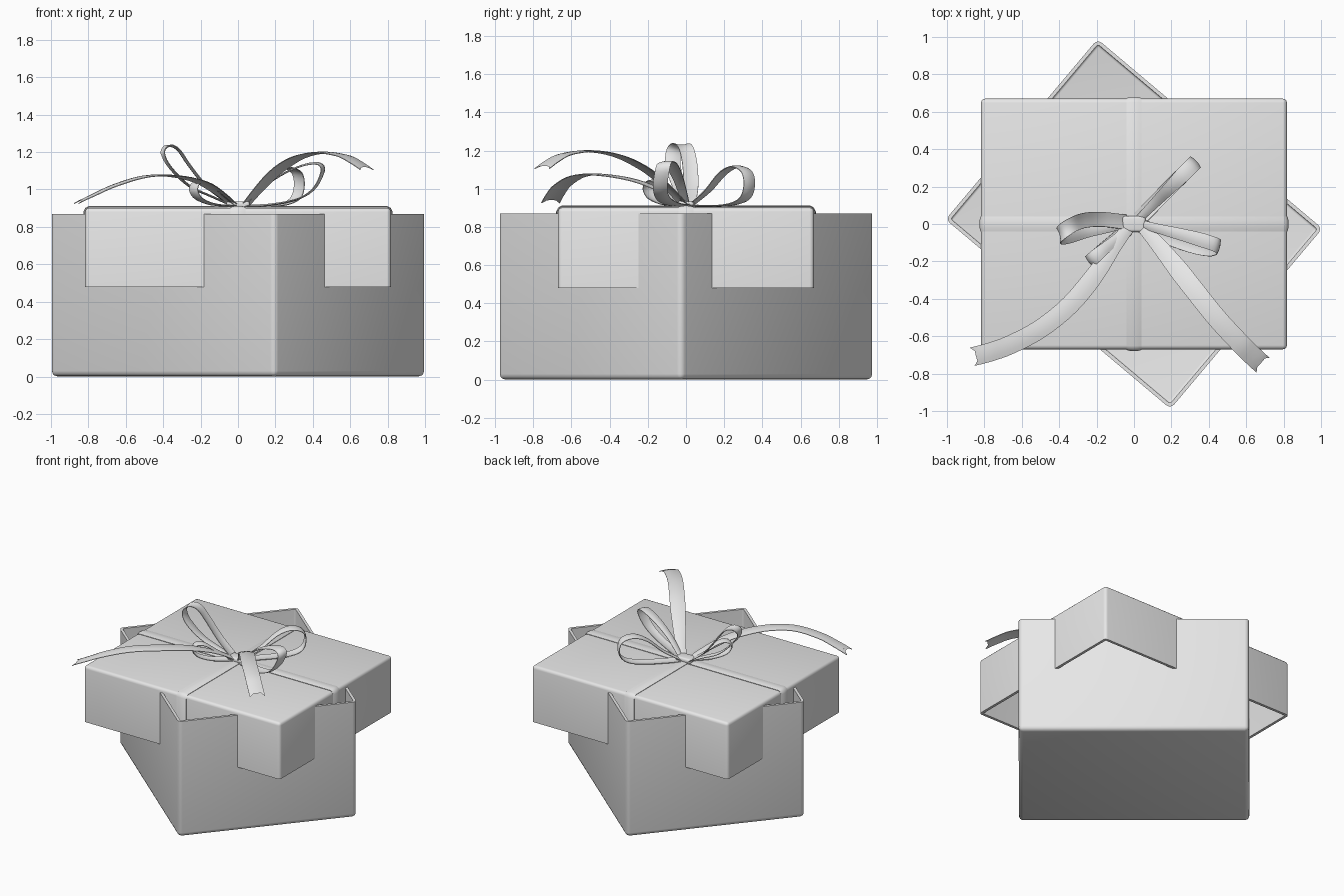
import bpy, bmesh, math
from mathutils import Vector, Matrix

if "Cube" in bpy.data.objects:
    bpy.data.objects.remove(bpy.data.objects["Cube"])

grey = bpy.data.materials.new("plain grey")
grey.diffuse_color = (0.8, 0.8, 0.8, 1)
grey.use_nodes = True
grey.node_tree.nodes["Principled BSDF"].inputs["Base Color"].default_value = grey.diffuse_color


def finish(name, bm, thickness=0.0, offset=-1, angle=50):
    """Turn a bmesh into a named object, thicken it and smooth it."""
    mesh = bpy.data.meshes.new(name)
    bm.to_mesh(mesh)
    bm.free()
    mesh.materials.append(grey)
    ob = bpy.data.objects.new(name, mesh)
    bpy.context.collection.objects.link(ob)
    bpy.ops.object.select_all(action='DESELECT')
    ob.select_set(True)
    bpy.context.view_layer.objects.active = ob
    if thickness:
        mod = ob.modifiers.new("thickness", 'SOLIDIFY')
        mod.thickness = thickness
        mod.offset = offset
        bpy.ops.object.modifier_apply(modifier=mod.name)
    bpy.ops.object.shade_smooth_by_angle(angle=math.radians(angle))
    return ob


def box(name, size, z0, z1, bevel, turn=0, open_side=0, wall=0.0):
    """Rounded box; open_side +1 removes the top, -1 the bottom."""
    bm = bmesh.new()
    bmesh.ops.create_cube(bm, size=1)
    bmesh.ops.scale(bm, vec=(size[0], size[1], z1 - z0), verts=bm.verts)
    bmesh.ops.translate(bm, vec=(0, 0, (z0 + z1) / 2), verts=bm.verts)
    bm.normal_update()
    if open_side:
        gone = [f for f in bm.faces if f.normal.z * open_side > 0.9]
        bmesh.ops.delete(bm, geom=gone, context='FACES')
    edges = [e for e in bm.edges if not e.is_boundary]
    bmesh.ops.bevel(bm, geom=edges, offset=bevel, segments=3,
                    profile=0.5, affect='EDGES')
    bmesh.ops.rotate(bm, matrix=Matrix.Rotation(math.radians(turn), 3, 'Z'),
                     verts=bm.verts)
    return finish(name, bm, wall)


def spline(pts, steps=4):
    """Smooth curve through the points."""
    p = [Vector(q) for q in pts]
    p = [2 * p[0] - p[1]] + p + [2 * p[-1] - p[-2]]
    out = []
    for a, b, c, d in zip(p, p[1:], p[2:], p[3:]):
        for i in range(steps):
            t = i / steps
            out.append(0.5 * (2 * b + (c - a) * t + (2 * a - 5 * b + 4 * c - d) * t * t
                              + (3 * b - a - 3 * c + d) * t ** 3))
    return out + [p[-2]]


def ribbon(name, path, widths, side=None, notch=0.0, bulge=0.006):
    """Sweep a slightly domed band along a path, with an optional notched end."""
    bm = bmesh.new()
    rows = []
    n = len(path)
    for i, p in enumerate(path):
        a, b = path[max(i - 1, 0)], path[min(i + 1, n - 1)]
        t = (b - a).normalized()
        s = Vector(side) if side else Vector((0, 0, 1)).cross(t)
        s = (s - t * s.dot(t)).normalized()
        up = t.cross(s)
        k = i / (n - 1)
        w = (widths[0] + (widths[1] - widths[0]) * min(1, k * 3)) / 2
        row = []
        for u in (-1, -0.5, 0, 0.5, 1):
            v = p + s * (w * u) + up * (bulge * (1 - u * u))
            if notch and i == n - 1:
                v += t * notch * (abs(u) - 1)
            row.append(bm.verts.new(v))
        rows.append(row)
    for r, q in zip(rows, rows[1:]):
        for j in range(4):
            bm.faces.new((r[j], r[j + 1], q[j + 1], q[j]))
    return finish(name, bm, 0.004, 0, 60)


# open box, turned under the lid
box("box_base", (1.572, 1.26), 0, 0.87, 0.03, turn=-40.1, open_side=1, wall=0.02)
# lid, open underneath
box("box_lid", (1.635, 1.34), 0.48, 0.902, 0.022, open_side=-1, wall=0.02)

# flat bands wrapped over the lid
for name, axis, half in (("lid_band_long", Vector((1, 0, 0)), 0.819),
                         ("lid_band_short", Vector((0, 1, 0)), 0.672)):
    prof = [(-half, 0.482), (-half, 0.88), (-half + 0.008, 0.896), (-half + 0.022, 0.904),
            (0, 0.904), (half - 0.022, 0.904), (half - 0.008, 0.896),
            (half, 0.88), (half, 0.482)]
    ribbon(name, [axis * h + Vector((0, 0, z)) for h, z in prof], (0.08, 0.08),
           side=Vector((0, 0, 1)).cross(axis))

# knot
box("bow_knot", (0.125, 0.085), 0.9, 0.937, 0.014)

# bow loops
back_right = [(0.03, 0.915), (0.12, 0.99), (0.2, 1.08), (0.27, 1.115), (0.33, 1.09),
              (0.345, 1.02), (0.32, 0.95), (0.24, 0.918), (0.1, 0.912), (0.03, 0.915)]
ribbon("bow_loop_back_right", spline([(y * 0.95, y * 0.96, z) for y, z in back_right]),
       (0.04, 0.08), side=(-0.69, 0.72, 0))

front_left = [(0.04, 0.915), (0.15, 0.98), (0.24, 1.035), (0.3, 1.035), (0.32, 0.995),
              (0.28, 0.95), (0.18, 0.922), (0.04, 0.915)]
ribbon("bow_loop_front_left", spline([(-r * 0.74, -r * 0.62, z) for r, z in front_left]),
       (0.04, 0.07), side=(0.64, -0.76, 0))

ribbon("bow_loop_right", spline([
    (0.04, 0, 0.915), (0.15, -0.03, 1.02), (0.25, -0.055, 1.085), (0.36, -0.085, 1.13),
    (0.435, -0.11, 1.135), (0.45, -0.125, 1.09), (0.4, -0.135, 1.0), (0.3, -0.115, 0.945),
    (0.15, -0.06, 0.918), (0.04, -0.01, 0.915)]),
    (0.04, 0.075), side=(0.25, 0.95, 0.1))

ribbon("bow_loop_left", spline([
    (-0.04, 0, 0.915), (-0.14, -0.02, 0.96), (-0.25, -0.04, 1.01), (-0.33, -0.06, 1.08),
    (-0.385, -0.07, 1.15), (-0.4, -0.06, 1.205), (-0.37, -0.03, 1.235),
    (-0.32, 0.0, 1.215), (-0.26, 0.02, 1.13), (-0.17, 0.025, 1.02), (-0.04, 0.01, 0.92)]),
    (0.04, 0.08), side=(0.2, -0.97, 0.0))

# trailing ribbon ends with a notched tip
ribbon("ribbon_tail_left", spline([
    (-0.02, -0.01, 0.915), (-0.1, -0.11, 0.98), (-0.2, -0.26, 1.04), (-0.34, -0.43, 1.07),
    (-0.5, -0.56, 1.067), (-0.66, -0.645, 1.02), (-0.77, -0.685, 0.97),
    (-0.865, -0.71, 0.925)]), (0.06, 0.1), notch=0.06)
ribbon("ribbon_tail_right", spline([
    (0.04, -0.01, 0.915), (0.12, -0.1, 1.01), (0.21, -0.21, 1.1), (0.32, -0.35, 1.17),
    (0.44, -0.5, 1.195), (0.56, -0.63, 1.18), (0.63, -0.7, 1.145),
    (0.69, -0.755, 1.105)]), (0.06, 0.105), notch=0.06)
